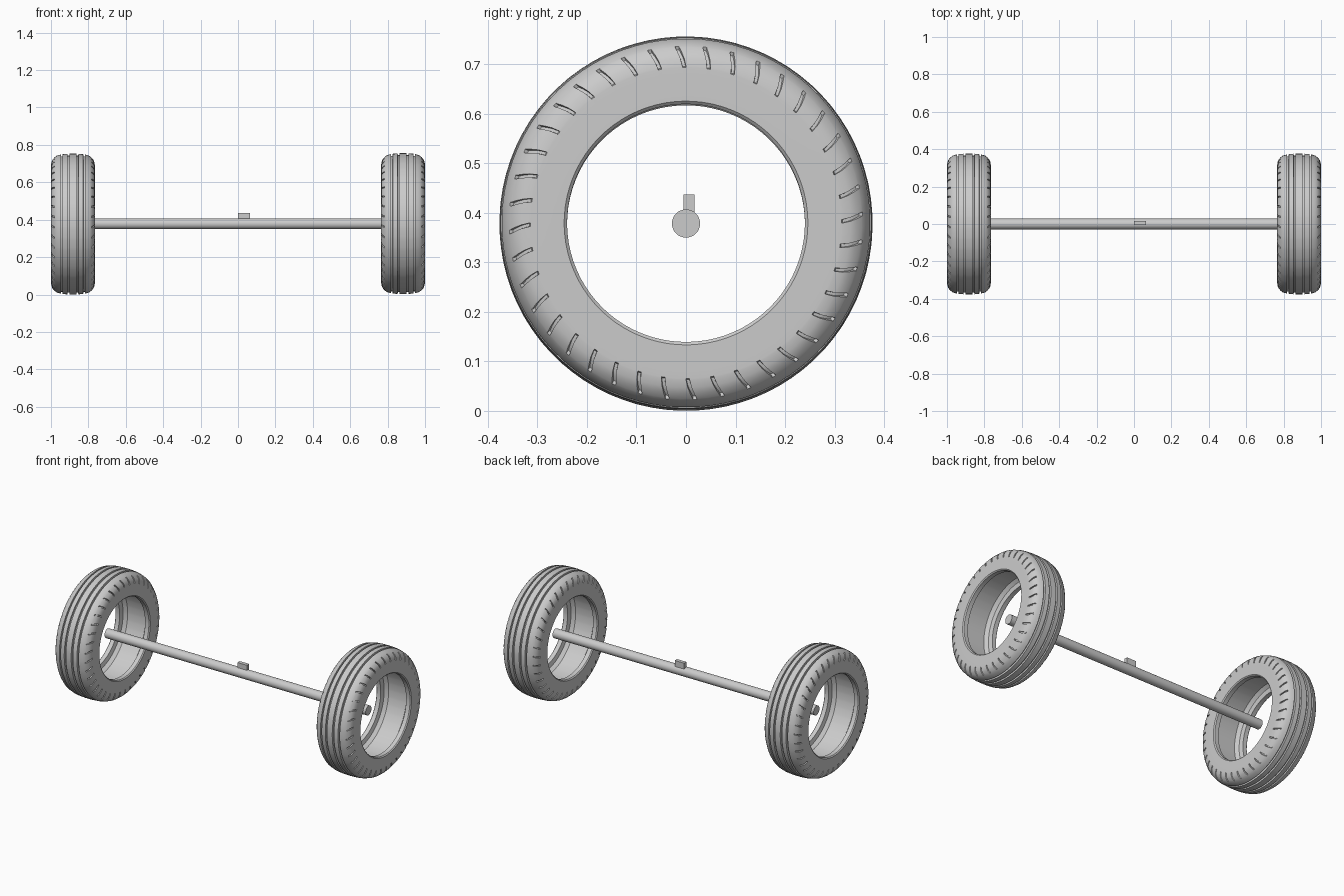
import bpy
import bmesh
from math import cos, sin, radians
from mathutils import Vector

cube = bpy.data.objects.get("Cube")
if cube:
    bpy.data.objects.remove(cube, do_unlink=True)

# One plain grey for everything
grey = bpy.data.materials.new("plain grey")
grey.use_nodes = True
grey.diffuse_color = (0.6, 0.6, 0.6, 1)
grey.node_tree.nodes["Principled BSDF"].inputs["Base Color"].default_value = (0.6, 0.6, 0.6, 1)

WHEEL_X = 0.8825
AXLE_Z = 0.378
SIPES = 40

# Half of the tyre section: (sideways offset, radius, is the point sunk in a sipe)
HALF = [
    (0.0, 0.28, 0), (0.06, 0.28, 0), (0.08, 0.265, 0), (0.086, 0.24, 0),
    (0.112, 0.24, 0), (0.1175, 0.246, 0), (0.1175, 0.30, 0), (0.1172, 0.314, 0),
    (0.117, 0.317, 1), (0.1145, 0.332, 1), (0.109, 0.345, 1), (0.10, 0.355, 1),
    (0.098, 0.357, 0), (0.086, 0.366, 0), (0.065, 0.372, 0), (0.064, 0.362, 0),
    (0.056, 0.362, 0), (0.055, 0.374, 0), (0.029, 0.376, 0), (0.028, 0.366, 0),
    (0.019, 0.366, 0), (0.018, 0.3765, 0),
]
SECTION = HALF + [(-x, r, s) for x, r, s in reversed(HALF[1:])]

# Angle steps within one sipe pitch, with whether the column is sunk
COLUMNS = [(0, 0), (0.12, 1), (1.2, 1), (1.32, 0), (5.1, 0)]


def finish(obj, smooth=True):
    obj.data.materials.append(grey)
    bpy.ops.object.select_all(action="DESELECT")
    obj.select_set(True)
    bpy.context.view_layer.objects.active = obj
    if smooth:
        bpy.ops.object.shade_smooth_by_angle(angle=radians(35))


def make_tyre(name, x, z):
    bm = bmesh.new()
    rings = []
    for pitch in range(SIPES):
        for step, sunk in COLUMNS:
            ring = []
            for off, r, in_sipe in SECTION:
                # Sipes lean as they run out over the shoulder
                lean = 2.2 * min(max((r - 0.315) / 0.04, 0), 1) ** 1.5
                a = radians(pitch * 360 / SIPES + step + lean)
                if sunk and in_sipe:
                    core = Vector((0.06 if off > 0 else -0.06, 0.31))
                    p = Vector((off, r))
                    off, r = p + (core - p).normalized() * 0.007
                ring.append(bm.verts.new((off, r * cos(a), r * sin(a))))
            rings.append(ring)
    count = len(SECTION)
    for i, ring in enumerate(rings):
        after = rings[(i + 1) % len(rings)]
        for j in range(count):
            k = (j + 1) % count
            bm.faces.new((ring[j], ring[k], after[k], after[j]))
    bmesh.ops.recalc_face_normals(bm, faces=bm.faces)
    mesh = bpy.data.meshes.new(name)
    bm.to_mesh(mesh)
    bm.free()
    obj = bpy.data.objects.new(name, mesh)
    obj.location = (x, 0, z)
    bpy.context.collection.objects.link(obj)
    finish(obj)


# Tyres
make_tyre("left_tyre", WHEEL_X, 0.379)
make_tyre("right_tyre", -WHEEL_X, 0.3765)

# Axle running between the tyre centres
bpy.ops.mesh.primitive_cylinder_add(vertices=32, radius=0.0285, depth=2 * WHEEL_X,
                                    location=(0, 0, AXLE_Z), rotation=(0, radians(90), 0))
axle = bpy.context.object
axle.name = "axle"
finish(axle)

# Small mounting block on top of the axle
bpy.ops.mesh.primitive_cube_add(size=1, location=(0.032, 0.006, 0.416))
block = bpy.context.object
block.name = "mounting_block"
block.scale = (0.064, 0.022, 0.042)
finish(block, smooth=False)
